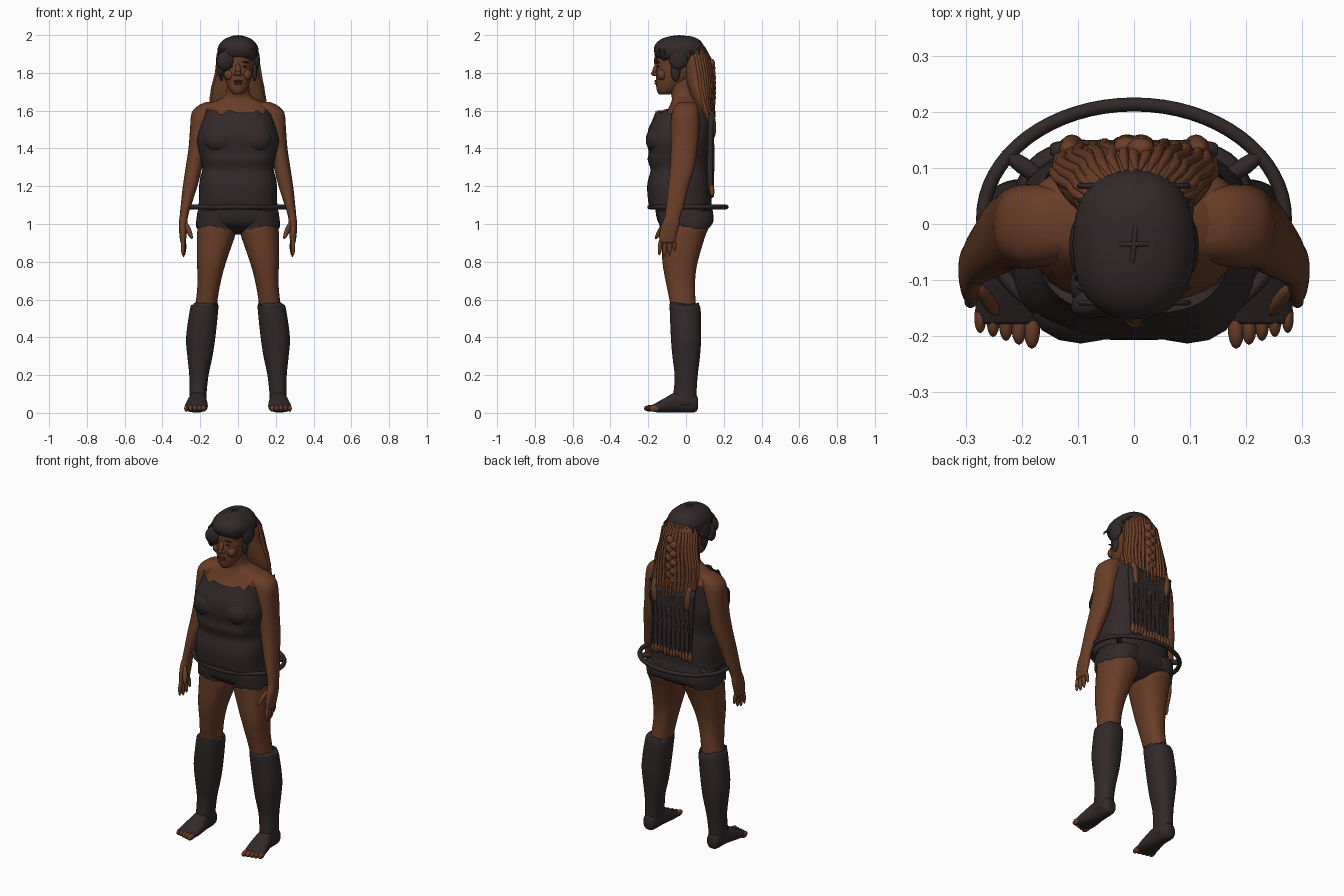
import bpy, bmesh, math, random
from mathutils import Vector, Matrix, Euler

random.seed(4)
old = bpy.data.objects.get("Cube")
if old:
    bpy.data.objects.remove(old, do_unlink=True)


def material(name, rgb):
    mat = bpy.data.materials.new(name)
    mat.use_nodes = True
    mat.diffuse_color = (*rgb, 1)
    mat.node_tree.nodes["Principled BSDF"].inputs["Base Color"].default_value = (*rgb, 1)
    return mat


skin = material("brown skin", (.14, .047, .02))
hair = material("brown hair", (.15, .05, .02))
cloth = material("charcoal cloth", (.031, .021, .022))
lip = material("dark lips", (.08, .022, .014))


def finish(name, bm, mat, mirror=False):
    bmesh.ops.recalc_face_normals(bm, faces=bm.faces)
    mesh = bpy.data.meshes.new(name)
    bm.to_mesh(mesh)
    bm.free()
    mesh.materials.append(mat)
    mesh.shade_smooth()
    obj = bpy.data.objects.new(name, mesh)
    bpy.context.collection.objects.link(obj)
    if mirror:
        obj.modifiers.new("Mirror", 'MIRROR').use_mirror_merge = False
    return obj


def sym(rows):
    """Turn (height, half width, front, back) into full ranges."""
    return [(t, -w, w, front, back) for t, w, front, back in rows]


def smooth_rows(rows, steps=3):
    """Catmull-Rom interpolation between the sections."""
    out = []
    rows = [Vector(r) for r in rows]
    for i in range(len(rows) - 1):
        p, q, r, s = rows[max(i - 1, 0)], rows[i], rows[i + 1], rows[min(i + 2, len(rows) - 1)]
        for k in range(steps):
            u = k / steps
            out.append(q + (r - p) * (u / 2) + (p * 2 - q * 5 + r * 4 - s) * (u * u / 2)
                       + (q * 3 - p - r * 3 + s) * (u ** 3 / 2))
    return out + [rows[-1]]


def loft(name, mat, rows, axis='z', power=2.3, jag=(0, 0), caps=(True, True), mirror=False, sides=36):
    """Skin rounded sections given as (position, side min, side max, depth min, depth max)."""
    bm = bmesh.new()
    rings = []
    sections = smooth_rows(rows)
    for n, (t, a, b, c, d) in enumerate(sections):
        rough = jag[0] if n == 0 else jag[1] if n == len(sections) - 1 else 0
        ring = []
        shift = 0
        for k in range(sides):
            if k % 2 == 0:
                shift = random.uniform(-rough, rough)
            ang = math.tau * k / sides
            co, si = math.cos(ang), math.sin(ang)
            u = (a + b) / 2 + (b - a) / 2 * math.copysign(abs(co) ** (2 / power), co)
            v = (c + d) / 2 + (d - c) / 2 * math.copysign(abs(si) ** (2 / power), si)
            ring.append(bm.verts.new((u, v, t + shift) if axis == 'z' else (u, t + shift, v)))
        rings.append(ring)
    for low, high in zip(rings, rings[1:]):
        for k in range(sides):
            m = (k + 1) % sides
            bm.faces.new((low[k], low[m], high[m], high[k]))
    for ring, closed in zip((rings[0], rings[-1]), caps):
        if closed:
            bm.faces.new(ring)
    return finish(name, bm, mat, mirror)


def blobs(name, mat, items, mirror=False):
    """Join ellipsoids given as (centre, radii, rotation)."""
    bm = bmesh.new()
    for centre, radii, turn in items:
        bmesh.ops.create_uvsphere(bm, u_segments=14, v_segments=9, radius=1,
                                  matrix=Matrix.LocRotScale(Vector(centre), turn, Vector(radii)))
    return finish(name, bm, mat, mirror)


def limb(start, end, radius):
    """Ellipsoid stretched between two points."""
    start, end = Vector(start), Vector(end)
    way = end - start
    return ((start + end) / 2, (radius, radius, way.length / 2), way.to_track_quat('Z', 'Y'))


def tubes(name, mat, paths, radius, cyclic=False):
    """Bevelled curves, tapered at the tips when open."""
    data = bpy.data.curves.new(name, 'CURVE')
    data.dimensions = '3D'
    data.bevel_depth = radius
    data.bevel_resolution = 2
    data.use_fill_caps = True
    for path in paths:
        line = data.splines.new('POLY')
        line.points.add(len(path) - 1)
        for i, (point, p) in enumerate(zip(line.points, path)):
            point.co = (*p, 1)
            point.radius = .4 if not cyclic and i in (0, len(path) - 1) else 1
        line.use_cyclic_u = cyclic
        line.use_smooth = True
    data.materials.append(mat)
    obj = bpy.data.objects.new(name, data)
    bpy.context.collection.objects.link(obj)


flat = Euler((0, 0, 0))

# Chest, shoulders and neck
loft("chest_and_neck", skin, sym([
    (1.2, .17, -.14, .11), (1.4, .18, -.15, .11), (1.53, .19, -.14, .12), (1.59, .2, -.105, .115),
    (1.63, .165, -.085, .1), (1.66, .1, -.075, .07), (1.69, .064, -.08, .045), (1.78, .058, -.1, .04)]))

# Arms with hands
loft("arm", skin, [
    (1.645, .1, .17, -.03, .04), (1.63, .08, .205, -.055, .06), (1.59, .1, .245, -.075, .07),
    (1.5, .145, .254, -.08, .07), (1.4, .17, .262, -.08, .06), (1.3, .19, .277, -.085, .045),
    (1.2, .215, .292, -.095, .015), (1.1, .247, .303, -.105, -.01), (1.04, .265, .309, -.112, -.03),
    (1, .268, .313, -.128, -.035), (.94, .272, .31, -.142, -.05), (.9, .277, .304, -.138, -.06)], mirror=True)
fingers = [limb((.29, -.133 + .023 * i, .93), (.292 - .004 * i, -.142 + .027 * i, .825 + .008 * (i - 1) ** 2), .0115)
           for i in range(4)]
fingers.append(limb((.278, -.11, 1.01), (.243, -.162, .92), .0135))
blobs("fingers", skin, fingers, True)

# Legs
loft("leg", skin, [
    (1.06, .02, .205, -.13, .13), (.98, .01, .214, -.132, .12), (.93, .018, .217, -.13, .1),
    (.8, .063, .217, -.125, .062), (.7, .09, .214, -.108, .048), (.6, .108, .222, -.088, .05),
    (.5, .118, .24, -.07, .06)], mirror=True)

# Footless boots wrapping over the feet
loft("boot", cloth, [
    (.575, .105, .247, -.086, .068), (.54, .105, .256, -.086, .078), (.4, .12, .275, -.08, .08),
    (.3, .135, .268, -.072, .074), (.2, .156, .258, -.06, .062), (.11, .166, .258, -.066, .056),
    (.04, .17, .258, -.08, .058)], jag=(.012, 0), mirror=True)
loft("foot", cloth, [
    (.064, .19, .235, .025, .075), (.045, .175, .252, .003, .1), (-.04, .167, .26, .002, .115),
    (-.11, .16, .277, .002, .08), (-.155, .162, .283, .003, .055), (-.178, .168, .278, .008, .042)],
     axis='y', mirror=True)
blobs("toes", skin, [((.182 + .023 * i, -.187 + .005 * i, .024), (.015 - .001 * i, .036 - .002 * i, .018), flat)
                     for i in range(5)], True)

# Shorts with ragged hems
loft("shorts", cloth, sym([
    (1.15, .195, -.16, .125), (1.08, .211, -.162, .14), (1.02, .217, -.152, .146),
    (.99, .19, -.13, .13), (.96, .1, -.085, .085), (.945, .04, -.05, .05)]), power=2.6)
loft("shorts_leg", cloth, [
    (1.07, .015, .214, -.15, .142), (1.02, .008, .221, -.146, .143), (.985, .006, .222, -.14, .13)],
     jag=(0, .014), caps=(True, False), mirror=True)

# Strapless top with soft rolls and a torn rim
loft("top", cloth, sym([
    (1.085, .212, -.19, .132), (1.12, .207, -.2, .134), (1.2, .206, -.206, .132), (1.25, .199, -.196, .127),
    (1.29, .189, -.188, .124), (1.34, .196, -.203, .125), (1.38, .207, -.198, .128), (1.44, .219, -.207, .134),
    (1.5, .205, -.2, .139), (1.55, .19, -.178, .141), (1.595, .175, -.16, .142)]),
     power=2.8, jag=(.006, .016), caps=(True, False), sides=56)
blobs("bust", cloth, [((.095, -.15, 1.445), (.09, .064, .07), flat)], True)

# Hoop around the hips with its brackets
tubes("hip_hoop", cloth, [[(.269 * math.cos(a), .01 + .203 * math.sin(a), 1.09)
                           for a in [math.tau * k / 64 for k in range(64)]]], .0125, True)
blobs("hoop_bracket", cloth, [limb((.15, .07, 1.09), (.235, .13, 1.09), .016)], True)

# Head and face
loft("head", skin, sym([
    (1.685, .022, -.14, -.09), (1.7, .04, -.152, -.06), (1.73, .057, -.158, -.02), (1.77, .071, -.16, .03),
    (1.81, .08, -.158, .06), (1.85, .085, -.155, .08), (1.9, .087, -.152, .085), (1.95, .07, -.12, .06),
    (1.975, .03, -.07, .02)]), power=2.15)
blobs("nose", skin, [limb((0, -.15, 1.85), (0, -.174, 1.787), .014), ((0, -.17, 1.797), (.014, .015, .013), flat),
                     ((.013, -.16, 1.793), (.011, .012, .01), flat)], True)
blobs("cheeks", skin, [((.045, -.128, 1.79), (.03, .026, .03), flat)], True)
blobs("lips", lip, [((0, -.158, 1.756), (.026, .01, .006), flat), ((0, -.156, 1.744), (.021, .01, .007), flat)])
blobs("eyes", cloth, [((.034, -.146, 1.834), (.015, .007, .005), Euler((0, .1, 0)))], True)
blobs("eyebrows", cloth, [((.036, -.147, 1.857), (.023, .008, .004), Euler((0, .12, 0)))], True)

# Dark hair cap, fringe and side pieces
loft("hair_cap", cloth, sym([
    (1.87, .098, -.14, .088), (1.895, .108, -.163, .096), (1.93, .108, -.17, .098), (1.96, .092, -.155, .085),
    (1.982, .066, -.125, .06), (1.995, .03, -.08, .02)]), jag=(.01, 0))
blobs("fringe", cloth, [((-.062, -.137, 1.865), (.052, .03, .055), Euler((0, .5, .3))),
                        ((-.09, -.11, 1.83), (.024, .035, .05), Euler((0, .15, 0)))])
blobs("side_hair", cloth, [((.1, -.04, 1.87), (.016, .05, .05), flat)], True)
blobs("ear_locks", cloth, [((.088, -.055, 1.81), (.014, .025, .055), flat)], True)
ridges = []
for k in range(-3, 4):
    tilt = k * .35
    ridges.append([(.104 * math.sin(tilt) + .012 * math.cos(s), -.036 + .128 * math.cos(tilt) * math.cos(s),
                    1.893 + .102 * math.cos(tilt) * math.sin(s))
                   for s in [math.pi * n / 12 for n in range(13)]])
    ridges.append([(.1 * math.cos(s), -.036 + .12 * math.sin(tilt), 1.895 + .1 * math.cos(tilt) * math.sin(s))
                   for s in [math.pi * n / 12 for n in range(13)]])
tubes("cap_ridges", cloth, ridges, .005)

# Long hair falling behind the shoulders
fall = [(1.94, .07, -.03, .095), (1.88, .104, -.02, .122), (1.8, .112, -.01, .138), (1.72, .132, .01, .142),
        (1.65, .142, .035, .142), (1.58, .138, .07, .146), (1.5, .12, .1, .147)]
loft("long_hair", hair, sym(fall), jag=(0, .02), sides=48)
strands = []
for k in range(-8, 9):
    swing = k * .19
    strands.append([(w * math.sin(swing) + random.uniform(-.004, .004),
                     (f + b) / 2 + (b - f) / 2 * math.cos(swing), z) for z, w, f, b in fall])
tubes("hair_strands", hair, strands, .01)

# Braid down the middle
blobs("braid", hair, [((.012 * (-1) ** n, .135 + .006 * math.sin(n / 3), 1.85 - .026 * n), (.024, .019, .026),
                       Euler((0, .5 * (-1) ** n, 0))) for n in range(17)])

# Ragged back panel with brown fringe ends
loft("back_panel", cloth, sym([
    (1.17, .125, .11, .145), (1.3, .128, .11, .146), (1.45, .14, .11, .148), (1.56, .15, .115, .15)]),
     power=5, jag=(.012, .025), sides=48)
tubes("panel_folds", cloth, [[(.03 * k, .145, z) for z in (1.17, 1.35, 1.53)] for k in range(-4, 5)], .006)
blobs("panel_fringe", hair, [limb((.02 * k, .135, 1.21), (.021 * k, .139, 1.135 + random.uniform(0, .02)), .013)
                             for k in range(-6, 7)])
blobs("panel_hair_tufts", hair, [limb((.118, .132, 1.6), (.105, .142, 1.45), .022)], True)
